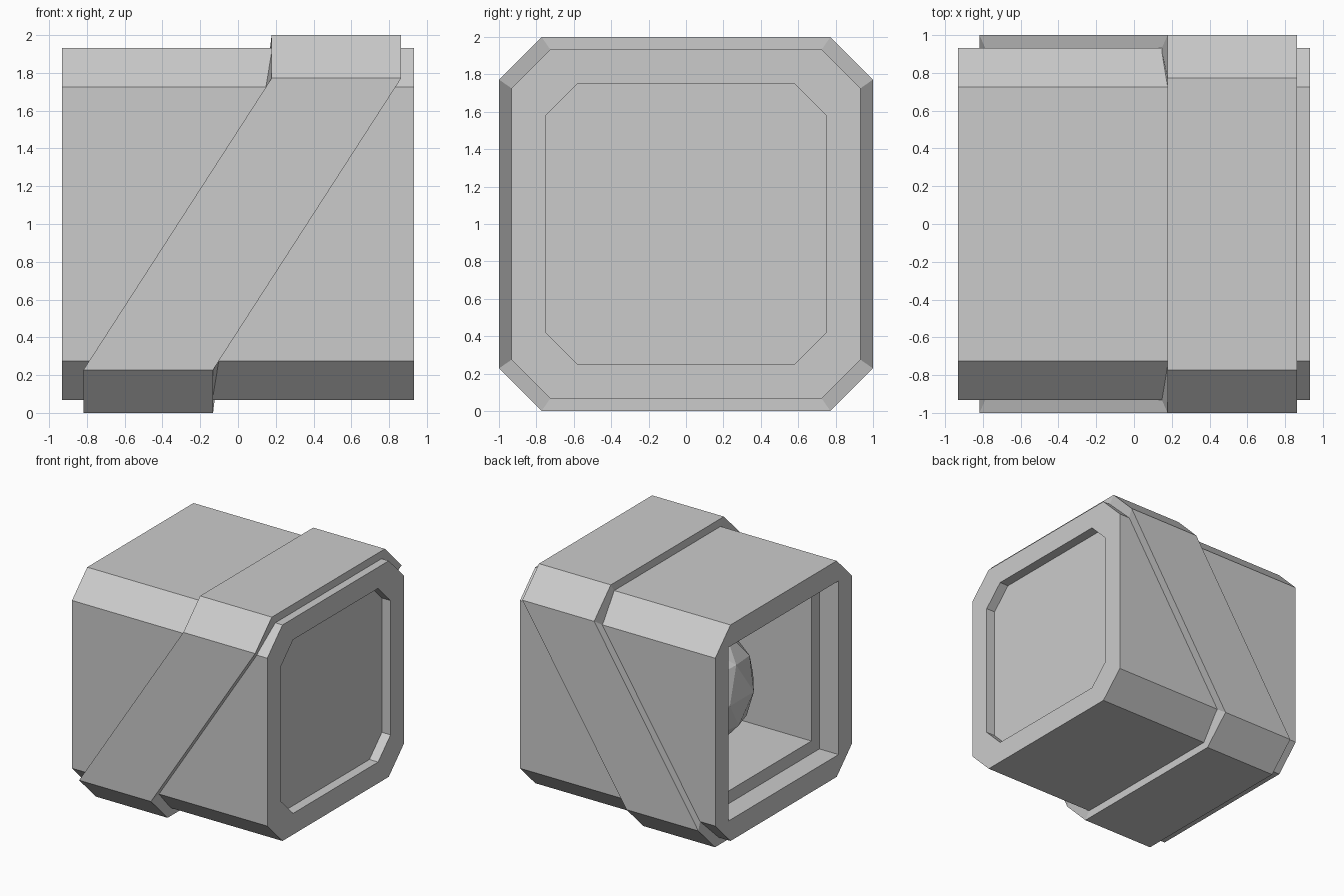
import bpy, bmesh

if "Cube" in bpy.data.objects:
    bpy.data.objects.remove(bpy.data.objects["Cube"])

CZ = 1.0  # height of the tube axis


def octagon(half, chamfer):
    """Chamfered square in the y/z plane, eight points."""
    h, s = half, half - chamfer
    return [(h, s), (s, h), (-s, h), (-h, s), (-h, -s), (-s, -h), (s, -h), (h, -s)]


def loft(name, sections, shift=lambda z: 0.0, closed=False):
    """Join (x, half, chamfer) rings; cap the ends or close the loop."""
    bm = bmesh.new()
    rings = [[bm.verts.new((x + shift(z), y, z + CZ)) for y, z in octagon(h, c)]
             for x, h, c in sections]
    pairs = list(zip(rings, rings[1:]))
    if closed:
        pairs.append((rings[-1], rings[0]))
    else:
        bm.faces.new(rings[0])
        bm.faces.new(rings[-1])
    for a, b in pairs:
        for i in range(8):
            j = (i + 1) % 8
            bm.faces.new((a[i], a[j], b[j], b[i]))
    bmesh.ops.remove_doubles(bm, verts=bm.verts, dist=0.0005)
    bmesh.ops.recalc_face_normals(bm, faces=bm.faces)
    mesh = bpy.data.meshes.new(name)
    bm.to_mesh(mesh)
    bm.free()
    obj = bpy.data.objects.new(name, mesh)
    bpy.context.collection.objects.link(obj)
    return obj


# Hollow casing: recessed panel on the right, stepped square opening on the left
E = 0.933
loft("casing", [
    (0.85, 0.75, 0.17), (E, 0.75, 0.17), (E, 0.933, 0.208),
    (-E, 0.933, 0.208), (-E, 0.75, 0.0), (-0.75, 0.75, 0.0),
    (-0.75, 0.64, 0.0), (0.75, 0.64, 0.0),
])


# Slanted strap wrapped round the casing, flat across the top and bottom
def slant(z):
    return 0.498 * max(-1.0, min(1.0, z / 0.772))


W0, W1 = -0.32, 0.366
loft("slanted_strap", [
    (W0, 0.925, 0.205), (W0, 1.0, 0.228), (W1, 1.0, 0.228), (W1, 0.925, 0.205),
], shift=slant, closed=True)

# Faceted ball inside the opening
bpy.ops.mesh.primitive_ico_sphere_add(subdivisions=2, radius=0.53,
                                      location=(-0.03, 0, 0.91))
bpy.context.object.name = "inner_ball"
